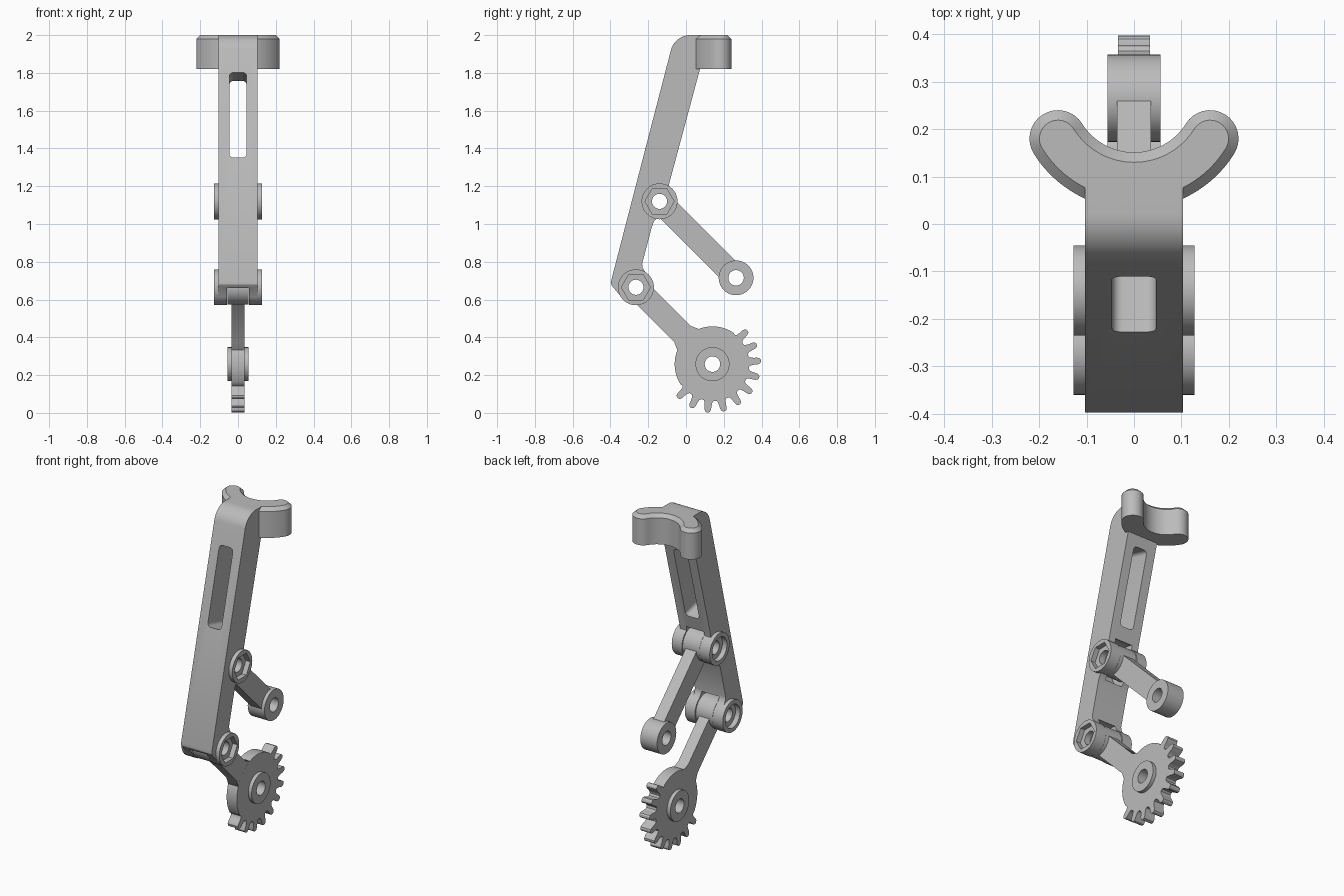
import bpy, bmesh, math
from mathutils import Vector

if "Cube" in bpy.data.objects:
    bpy.data.objects.remove(bpy.data.objects["Cube"])

grey = bpy.data.materials.new("light_grey")
grey.diffuse_color = (0.5, 0.5, 0.5, 1)
grey.use_nodes = True
grey.node_tree.nodes["Principled BSDF"].inputs["Base Color"].default_value = grey.diffuse_color

SIDE = (Vector((0, 1, 0)), Vector((0, 0, 1)), Vector((1, 0, 0)))
UPPER, LOWER = (-0.14, 1.12), (-0.265, 0.665)     # pivots as (y, z)
LINK_END, GEAR = (0.265, 0.715), (0.14, 0.258)


def loft(name, rings):
    """Closed solid through equally long rings of points."""
    bm = bmesh.new()
    loops = [[bm.verts.new(p) for p in ring] for ring in rings]
    n = len(loops[0])
    bm.faces.new(loops[0])
    bm.faces.new(loops[-1])
    for a, b in zip(loops, loops[1:]):
        for i in range(n):
            j = (i + 1) % n
            bm.faces.new((a[i], a[j], b[j], b[i]))
    bmesh.ops.recalc_face_normals(bm, faces=bm.faces)
    mesh = bpy.data.meshes.new(name)
    bm.to_mesh(mesh)
    bm.free()
    mesh.materials.append(grey)
    ob = bpy.data.objects.new(name, mesh)
    bpy.context.collection.objects.link(ob)
    return ob


def prism(name, pts, lo, hi, axes=SIDE, origin=(0, 0, 0)):
    u, v, w = axes
    o = Vector(origin)
    return loft(name, [[o + u * a + v * b + w * h for a, b in pts] for h in (lo, hi)])


def arc(c, r, a0, a1, n):
    return [(c[0] + r * math.cos(math.radians(a0 + (a1 - a0) * i / n)),
             c[1] + r * math.sin(math.radians(a0 + (a1 - a0) * i / n))) for i in range(n + 1)]


def disc(c, r, lo, hi, n=48):
    return prism("disc", arc(c, r, 0, 360, n)[:-1], lo, hi)


def combine(ob, other, operation):
    mod = ob.modifiers.new("combine", 'BOOLEAN')
    mod.operation, mod.object, mod.solver = operation, other, 'EXACT'
    bpy.context.view_layer.objects.active = ob
    bpy.ops.object.modifier_apply(modifier=mod.name)
    bpy.data.objects.remove(other)


def add(ob, other):
    combine(ob, other, 'UNION')


def cut(ob, other):
    combine(ob, other, 'DIFFERENCE')


def bar(c0, c1, half, flare=0.0):
    """Straight link outline from c0 to c1, optionally flared at the end."""
    a, b = Vector(c0), Vector(c1)
    d = (b - a).normalized()
    n = Vector((-d.y, d.x))
    pts = [a + n * half, b - d * 0.225 + n * half, b - d * 0.185 + n * (half + flare), b + n * half]
    low = [p - n * 2 * (p - a).dot(n) for p in reversed(pts)]
    return [tuple(p) for p in pts + low]


# Main arm: bent side profile with pivot bosses
profile = [(-0.325, 0.592), (-0.388, 0.668), (-0.396, 0.68), (-0.397, 0.697)]
profile += arc((0.022, 1.895), 0.105, 165, 90, 12)
profile += [(0.12, 2.0), (0.12, 1.82), (0.074, 1.82), (-0.09, 1.21), (-0.1, 1.12), (-0.155, 1.03),
            (-0.172, 1.01), (-0.182, 0.98), (-0.232, 0.79), (-0.23, 0.77), (-0.2, 0.72), (-0.26, 0.6)]
arm = prism("main_arm", profile, -0.103, 0.103)
for p in (UPPER, LOWER):
    add(arm, disc(p, 0.095, -0.127, 0.127))

# Clevis slots, bolt holes, nut pockets and round counterbores
for p in (UPPER, LOWER):
    cut(arm, disc(p, 0.12, -0.059, 0.059))
    cut(arm, disc(p, 0.04, -0.2, 0.2))
    cut(arm, disc(p, 0.077, 0.097, 0.2, 6))
    cut(arm, disc(p, 0.07, -0.2, -0.097))

# Rounded window through the arm, square to its front face
t = math.radians(15)
along = Vector((0, math.sin(t), math.cos(t)))
through = Vector((0, math.cos(t), -math.sin(t)))
window = []
for sx, sy, a in ((1, 1, 0), (-1, 1, 90), (-1, -1, 180), (1, -1, 270)):
    window += arc((sx * 0.024, sy * 0.211), 0.022, a, a + 90, 5)
cut(arm, prism("window", window, -0.2, 0.4, (Vector((1, 0, 0)), along, through), (0, -0.164, 1.575)))


# Curved jaw: round-ended arc with a chamfered top
def crescent(half, z):
    c, mid, a0, a1 = (0, 0.28), 0.189, -148, -32
    tip0, tip1 = arc(c, mid, a0, a1, 1)
    pts = arc(c, mid + half, a0, a1, 32) + arc(tip1, half, a1, a1 + 180, 16)[1:]
    pts += arc(c, mid - half, a1, a0, 32)[1:] + arc(tip0, half, a0 + 180, a0 + 360, 16)[1:-1]
    return [(x, y, z) for x, y in pts]


add(arm, loft("jaw", [crescent(0.06, 1.82), crescent(0.06, 1.98), crescent(0.039, 2.0)]))

# Free link between the upper pivot and its end boss
link = prism("free_link", bar(UPPER, LINK_END, 0.061), -0.036, 0.036)
for p in (UPPER, LINK_END):
    add(link, disc(p, 0.092, -0.056, 0.056))
for p in (UPPER, LINK_END):
    cut(link, disc(p, 0.041, -0.2, 0.2))

# Partial gear with ten teeth, joined to the lower link
outline = []
tooth = ((8, 0.195), (6, 0.202), (4.8, 0.22), (4.2, 0.24), (3, 0.252), (1.2, 0.257))
for k in range(10):
    a = 44 - 20 * k
    for off, r in tooth + tuple((-o, q) for o, q in reversed(tooth)):
        outline += arc(GEAR, r, a + off, a + off, 1)[:1]
outline += arc(GEAR, 0.2, -148, -304, 36)
gear = prism("gear_link", outline, -0.034, 0.034)
add(gear, prism("bar", bar(LOWER, GEAR, 0.061, 0.018), -0.0338, 0.0338))
add(gear, disc(LOWER, 0.092, -0.056, 0.056))
add(gear, disc(GEAR, 0.09, -0.056, 0.056))
for p in (LOWER, GEAR):
    cut(gear, disc(p, 0.041, -0.2, 0.2))

# Smooth the round surfaces, keep the edges sharp
for ob in (arm, link, gear):
    bpy.ops.object.select_all(action='DESELECT')
    ob.select_set(True)
    bpy.context.view_layer.objects.active = ob
    bpy.ops.object.shade_smooth_by_angle(angle=math.radians(30))
